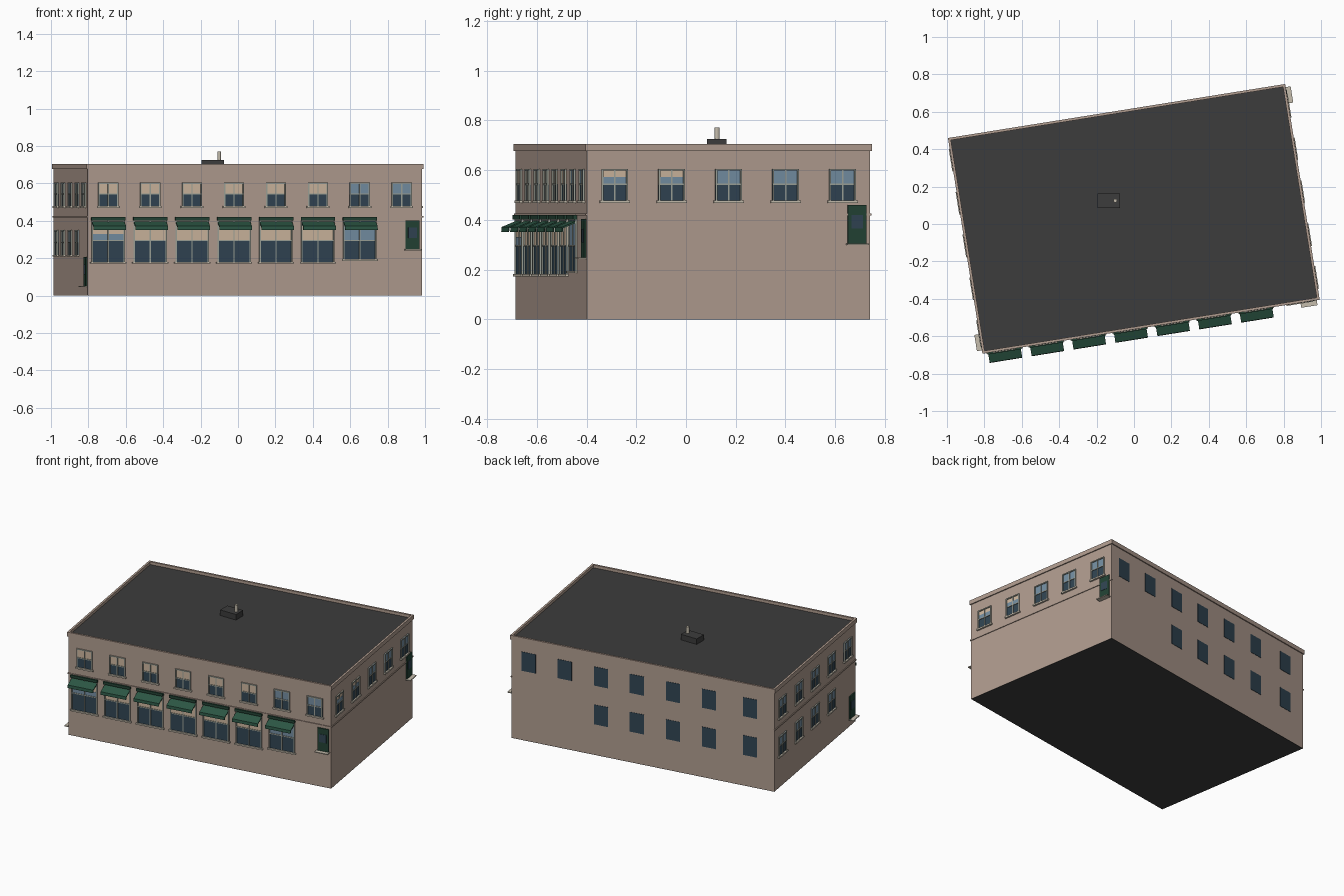
import bpy, bmesh, math
from mathutils import Matrix, Vector

if "Cube" in bpy.data.objects:
    bpy.data.objects.remove(bpy.data.objects["Cube"])


def material(name, rgb):
    m = bpy.data.materials.new(name)
    lin = [((c / 255 + 0.055) / 1.055) ** 2.4 if c > 10 else c / 3294 for c in rgb]
    m.diffuse_color = (*lin, 1)
    m.use_nodes = True
    m.node_tree.nodes["Principled BSDF"].inputs["Base Color"].default_value = m.diffuse_color
    return m


WALL = material("tan brick", (176, 156, 143))
ROOF = material("dark roofing", (60, 60, 60))
GLASS = material("dark glass", (48, 68, 82))
SKY = material("pale glass", (116, 142, 162))
BLIND = material("beige blind", (204, 182, 158))
FRAME = material("grey frame", (158, 162, 152))
STONE = material("pale stone", (198, 190, 174))
GREEN = material("awning green", (44, 86, 68))
DARK = material("dark green", (34, 66, 52))

# Footprint: a rectangle turned a little about z
A, B = 0.906, 0.577
BASE = Matrix.Translation((-0.001, 0.0275, 0)) @ Matrix.Rotation(math.radians(9.1), 4, 'Z')


def wall_frame(deg, dist):
    """Wall space: x along the wall, -y outward, z up."""
    return BASE @ Matrix.Rotation(math.radians(deg), 4, 'Z') @ Matrix.Translation((0, -dist, 0))


FRONT, RIGHT = wall_frame(0, B), wall_frame(90, A)
BACK, LEFT = wall_frame(180, B), wall_frame(-90, A)

parts = {}  # name -> (bmesh, material)


def part(name, mat):
    if name not in parts:
        parts[name] = (bmesh.new(), mat)
    return parts[name][0]


def box(name, mat, M, x0, x1, y0, y1, z0, z1):
    T = (M @ Matrix.Translation(((x0 + x1) / 2, (y0 + y1) / 2, (z0 + z1) / 2))
         @ Matrix.Diagonal((x1 - x0, y1 - y0, z1 - z0, 1)))
    bmesh.ops.create_cube(part(name, mat), size=1, matrix=T)


def plate(name, mat, M, s, w, z0, z1, out):
    """Box centred at s on a wall, standing proud by out."""
    box(name, mat, M, s - w / 2, s + w / 2, -out, 0.002, z0, z1)


def extrude(name, mat, M, profile, x0, x1):
    """Closed (y, z) profile swept along the wall."""
    bm = part(name, mat)
    a = [bm.verts.new(M @ Vector((x0, y, z))) for y, z in profile]
    b = [bm.verts.new(M @ Vector((x1, y, z))) for y, z in profile]
    n = len(a)
    bm.faces.new(a)
    bm.faces.new(b[::-1])
    for i in range(n):
        bm.faces.new((a[i], b[i], b[(i + 1) % n], a[(i + 1) % n]))


def window(M, s, w, z0, z1, rail, upper, kind):
    t = 0.007
    plate(kind + "_lower_glass", GLASS, M, s, w, z0, rail, 0.002)
    plate("pale_upper_glass" if upper is SKY else "window_blinds", upper, M, s, w, rail, z1, 0.002)
    for e in (-1, 1):
        plate(kind + "_frames", FRAME, M, s + e * (w - t) / 2, t, z0, z1, 0.008)
    plate(kind + "_frames", FRAME, M, s, 0.006, z0, z1, 0.006)
    plate(kind + "_frames", FRAME, M, s, w, z1 - t, z1, 0.008)
    plate(kind + "_frames", FRAME, M, s, w, rail - 0.003, rail + 0.003, 0.006)
    plate("window_sills", STONE, M, s, w + 0.014, z0 - 0.007, z0 + 0.003, 0.012)


def door(M, s, z0):
    z1 = z0 + 0.155
    plate("doors", DARK, M, s, 0.076, z0, z1, 0.008)
    plate("door_glass", GLASS, M, s, 0.048, z0 + 0.06, z1 - 0.04, 0.010)
    plate("door_steps", STONE, M, s, 0.088, z0 - 0.006, z0, 0.034)


# Main block, roof and underside
box("walls", WALL, BASE, -A, A, -B, B, 0.001, 0.683)
box("roof", ROOF, BASE, -A, A, -B, B, 0.682, 0.686)
box("underside", ROOF, BASE, -A, A, -B, B, 0, 0.002)

# Parapet band round the top
for M, half in ((FRONT, A), (BACK, A), (RIGHT, B), (LEFT, B)):
    box("parapet", WALL, M, -half - 0.007, half + 0.007, -0.007, 0.007, 0.676, 0.705)
# String course on three sides
for M, half in ((FRONT, A), (RIGHT, B), (LEFT, B)):
    box("string_course", WALL, M, -half - 0.005, half + 0.005, -0.005, 0.001, 0.417, 0.425)

# Front: eight upper windows, seven shop windows with awnings
for i in range(8):
    s = -0.7945 + 0.227 * i
    upper = SKY if i > 5 else BLIND
    window(FRONT, s, 0.108, 0.475, 0.605, 0.543, upper, "upper_window")
    if i == 7:
        continue
    low = 0.178 if i < 6 else 0.192
    window(FRONT, s, 0.18, low, 0.405, 0.295, upper, "shop_window")
    if i == 0:
        plate("pale_upper_glass", SKY, FRONT, s, 0.166, 0.298, 0.33, 0.003)
    box("awning_headers", DARK, FRONT, s - 0.092, s + 0.092, -0.016, 0.001, 0.402, 0.42)
    extrude("awnings", GREEN, FRONT,
            [(0, 0.396), (-0.060, 0.371), (-0.062, 0.351), (-0.058, 0.351), (-0.056, 0.366), (0, 0.389)],
            s - 0.088, s + 0.088)

# Side windows: upper rows on both sides, lower row on the left only
for i in range(5):
    s = -0.464 + 0.232 * i
    window(RIGHT, s, 0.108, 0.475, 0.605, 0.543, BLIND if i < 2 else SKY, "upper_window")
    if i in (0, 1):
        plate("pale_upper_glass", SKY, RIGHT, s, 0.094, 0.546, 0.572, 0.003)
    window(LEFT, s, 0.108, 0.475, 0.605, 0.543, SKY, "upper_window")
    if i < 4:
        window(LEFT, s, 0.108, 0.215, 0.35, 0.285, SKY, "left_window")

# Doors stepping up with the sloping street
door(FRONT, 0.853, 0.248)
door(RIGHT, 0.523, 0.305)
door(LEFT, 0.522, 0.052)

# Back: plain flush windows
for i, s in enumerate((-0.788, -0.54, -0.29, -0.042, 0.208, 0.457, 0.739)):
    plate("back_windows", GLASS, BACK, s, 0.097, 0.475, 0.605, 0.002)
    if i > 1:
        plate("back_windows", GLASS, BACK, s, 0.097, 0.21, 0.345, 0.002)

# Rooftop hatch and flue
box("roof_hatch", ROOF, Matrix(), -0.195, -0.075, 0.085, 0.163, 0.684, 0.724)
bmesh.ops.create_cone(part("flue_pipe", STONE), cap_ends=True, segments=12, radius1=0.01, radius2=0.01,
                      depth=0.05, matrix=Matrix.Translation((-0.1, 0.125, 0.745)))

# Turn every collected part into an object
for name, (bm, mat) in parts.items():
    bmesh.ops.recalc_face_normals(bm, faces=bm.faces)
    me = bpy.data.meshes.new(name)
    bm.to_mesh(me)
    bm.free()
    me.materials.append(mat)
    bpy.context.collection.objects.link(bpy.data.objects.new(name, me))
